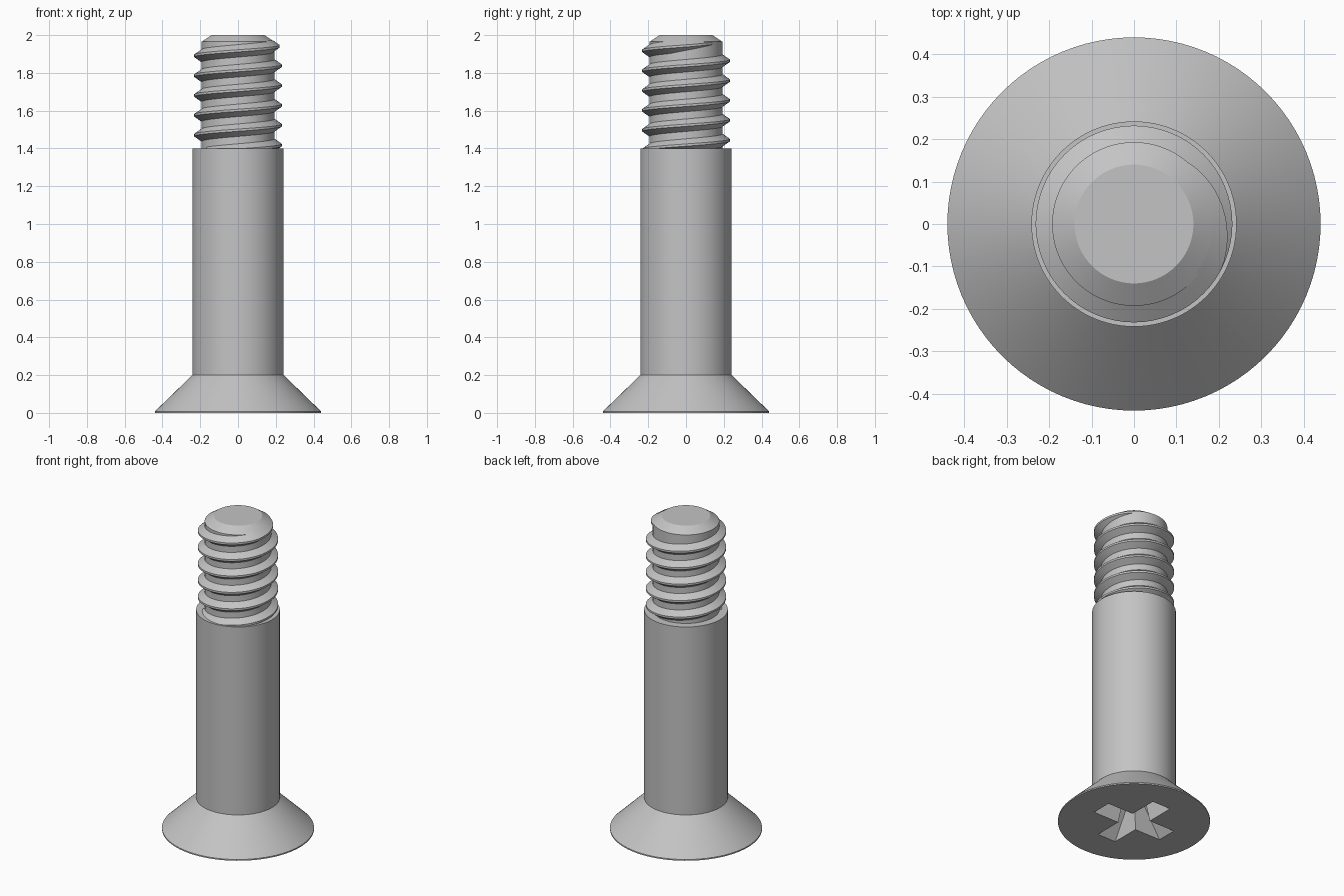
import bpy, bmesh, math

cube = bpy.data.objects.get("Cube")
if cube:
    bpy.data.objects.remove(cube, do_unlink=True)

SEG = 96
steel = bpy.data.materials.new("plain grey steel")
steel.use_nodes = True
GREY = (0.55, 0.55, 0.55, 1)
steel.diffuse_color = GREY
steel.node_tree.nodes["Principled BSDF"].inputs["Base Color"].default_value = GREY


def finish(bm, name):
    bmesh.ops.recalc_face_normals(bm, faces=bm.faces)
    mesh = bpy.data.meshes.new(name)
    bm.to_mesh(mesh)
    bm.free()
    mesh.materials.append(steel)
    obj = bpy.data.objects.new(name, mesh)
    bpy.context.collection.objects.link(obj)
    return obj


def smooth(obj):
    bpy.ops.object.select_all(action='DESELECT')
    obj.select_set(True)
    bpy.context.view_layer.objects.active = obj
    bpy.ops.object.shade_smooth_by_angle(angle=math.radians(25))


def skin(bm, loops):
    """Join equal point loops into a capped skin."""
    rings = [[bm.verts.new(p) for p in loop] for loop in loops]
    for a, b in zip(rings, rings[1:]):
        for i in range(len(a)):
            j = (i + 1) % len(a)
            bm.faces.new((a[i], a[j], b[j], b[i]))
    bm.faces.new(rings[0])
    bm.faces.new(rings[-1])


def turned(name, profile):
    """Round part from (radius, height) pairs."""
    bm = bmesh.new()
    angles = [math.tau * i / SEG for i in range(SEG)]
    skin(bm, [[(r * math.cos(a), r * math.sin(a), z) for a in angles]
              for r, z in profile])
    return finish(bm, name)


def cross(arm, half, z):
    """Outline of a four-armed cross."""
    points = []
    for k in range(4):
        c, s = math.cos(k * math.pi / 2), math.sin(k * math.pi / 2)
        for x, y in ((arm, -half), (arm, half), (half, half)):
            points.append((x * c - y * s, x * s + y * c, z))
    return points


# Turned parts
head = turned("countersunk_head", [(0.44, 0), (0.44, 0.008), (0.242, 0.2)])
shank = turned("shank", [(0.242, 0.2), (0.242, 1.4)])
core = turned("threaded_core", [(0.193, 1.4), (0.193, 1.965), (0.14, 2.0)])

# Tapered cross recess in the underside of the head
bm = bmesh.new()
skin(bm, [cross(0.255, 0.066, -0.01), cross(0.11, 0.042, 0.17)])
cutter = finish(bm, "recess_cutter")
cutter.hide_render = True
cut = head.modifiers.new("drive_recess", 'BOOLEAN')
cut.operation, cut.solver, cut.object = 'DIFFERENCE', 'EXACT', cutter
bpy.context.view_layer.objects.active = head
bpy.ops.object.modifier_apply(modifier=cut.name)
bpy.data.objects.remove(cutter, do_unlink=True)

# Right-handed thread, starting inside the shank and fading out near the tip
PITCH, CREST_Z = 0.105, 1.943
ROOT, CREST, FLANK, FLAT = 0.186, 0.232, 0.032, 0.006
STEP = math.tau / 64
first, last = round(-5.4 * 64), round(0.17 * 64)
fade = 16
loops = []
for i in range(first, last + 1):
    a = i * STEP
    z = CREST_Z + PITCH * i / 64
    k = min(1, (last - i) / fade + 0.02)
    r = ROOT + (CREST - ROOT) * k
    f = FLANK * k + FLAT
    loops.append([(rad * math.cos(a), rad * math.sin(a), z + dz) for rad, dz in
                  ((ROOT, -f), (r, -FLAT), (r, FLAT), (ROOT, f))])
bm = bmesh.new()
skin(bm, loops)
thread = finish(bm, "screw_thread")

for part in (head, shank, core, thread):
    smooth(part)
